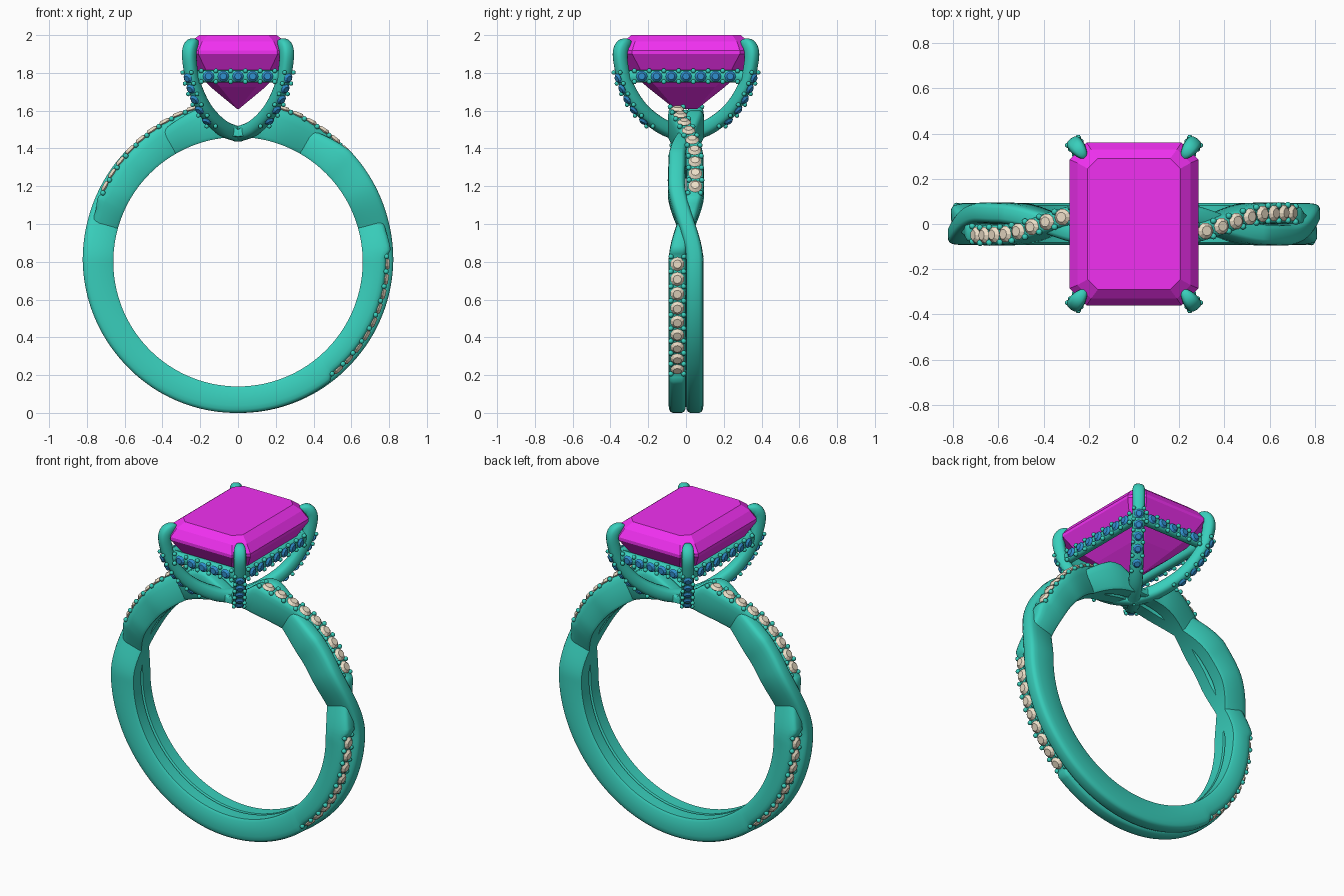
import bpy, bmesh, math
from mathutils import Vector, Matrix

if "Cube" in bpy.data.objects:
    bpy.data.objects.remove(bpy.data.objects["Cube"])

def material(name, rgb):
    m = bpy.data.materials.new(name)
    m.diffuse_color = (*rgb, 1)
    m.use_nodes = True
    m.node_tree.nodes["Principled BSDF"].inputs["Base Color"].default_value = m.diffuse_color
    return m

METAL = material("green_metal", (0.04, 0.62, 0.50))
PINK = material("magenta_stone", (0.88, 0.03, 0.88))
BLUE = material("blue_stone", (0.03, 0.28, 0.62))
BEIGE = material("beige_stone", (0.85, 0.74, 0.58))

def finish(bm, name, mat, smooth=None):
    bmesh.ops.recalc_face_normals(bm, faces=bm.faces)
    me = bpy.data.meshes.new(name)
    bm.to_mesh(me)
    bm.free()
    me.materials.append(mat)
    ob = bpy.data.objects.new(name, me)
    bpy.context.collection.objects.link(ob)
    if smooth:
        bpy.ops.object.select_all(action='DESELECT')
        ob.select_set(True)
        bpy.context.view_layer.objects.active = ob
        bpy.ops.object.shade_smooth_by_angle(angle=math.radians(smooth))
    return ob

def loft(bm, rings, closed=False):
    vs = [[bm.verts.new(p) for p in ring] for ring in rings]
    n = len(vs[0])
    for i in range(len(vs) if closed else len(vs) - 1):
        a, b = vs[i], vs[(i + 1) % len(vs)]
        for j in range(n):
            bm.faces.new((a[j], a[(j + 1) % n], b[(j + 1) % n], b[j]))
    if not closed:
        bm.faces.new(vs[0])
        bm.faces.new(vs[-1])

def lerp_table(tab, t, ease=False):
    for (a, va), (b, vb) in zip(tab, tab[1:]):
        if t <= b:
            k = max(0, (t - a) / (b - a))
            if ease:
                k = k * k * (3 - 2 * k)
            return va + (vb - va) * k
    return tab[-1][1]

# Shank: two twisting strands, described by elevation angle around the finger hole
CZ, INNER = 0.80, 0.66
SWAY = [(-90, -.046), (0, -.046), (32, .05), (43, .047), (78, -.05), (90, -.05)]
R_PAVE = [(-90, .80), (-52, .80), (-50, .772), (2, .785), (4, .812), (12, .80), (20, .80),
          (25, .82), (27, .80), (74, .84), (77, .845), (83, .76), (90, .70)]
R_PLAIN = [(-90, .80), (-40, .808), (0, .822), (15, .825), (45, .835), (60, .80),
           (74, .835), (78, .82), (84, .76), (90, .70)]
SECTION = [(-.8, 0), (.8, 0), (1, .1), (1, .72), (.93, .87), (.78, .96), (.5, 1),
           (-.5, 1), (-.78, .96), (-.93, .87), (-1, .72), (-1, .1)]

def strand_ring(phi, side):
    outer = lerp_table(R_PAVE if side > 0 else R_PLAIN, phi)
    y = lerp_table(SWAY, phi, True)
    a = math.radians(phi)
    ring = []
    for u, v in SECTION:
        r = INNER + v * (outer - INNER)
        ring.append(Vector((side * r * math.cos(a), y + u * .046, CZ + r * math.sin(a))))
    return ring

HALF_TURN = Matrix.Rotation(math.pi, 4, 'Z')
N = 120
phis = [-90 + 180 * i / N for i in range(N + 1)]
for k, name in enumerate(("shank_strand_a", "shank_strand_b")):
    bm = bmesh.new()
    loft(bm, [strand_ring(p, 1) for p in phis] + [strand_ring(p, -1) for p in phis[-2:0:-1]], True)
    if k:
        bm.transform(HALF_TURN)
    finish(bm, name, METAL, 40)

# Small round stones and the beads that hold them
def add_gem(bm, p, normal, tangent, r):
    n = normal.normalized()
    t = (tangent - n * tangent.dot(n)).normalized()
    s = n.cross(t)
    rings = [[p + n * h + (t * math.cos(a) + s * math.sin(a)) * r * k
              for a in (math.tau * i / 10 for i in range(10))]
             for k, h in ((.15, -r * .7), (1, 0), (.6, r * .4))]
    loft(bm, rings)

def add_bead(bm, p, r):
    bmesh.ops.create_icosphere(bm, subdivisions=2, radius=r, matrix=Matrix.Translation(p))

def pave_row(gems, beads, frames, r, half, bead_r):
    """frames: (point, normal, side, tangent), stones on whole steps, beads on half steps"""
    for i, (p, n, s, t) in enumerate(frames):
        if i % 2:
            add_gem(gems, p + n * .004, n, t, r)
        else:
            for k in (-1, 1):
                add_bead(beads, p + s * half * k + n * .002, bead_r)

def shank_frame(phi):
    a = math.radians(phi)
    n = Vector((math.cos(a), 0, math.sin(a)))
    t = Vector((-math.sin(a), 0, math.cos(a)))
    p = n * lerp_table(R_PAVE, phi)
    p += Vector((0, lerp_table(SWAY, phi, True), CZ))
    return p, n, Vector((0, 1, 0)), t

gems, beads = bmesh.new(), bmesh.new()
for lo, hi, count in ((-50, 2, 9), (27, 76, 9)):
    frames = [shank_frame(lo + (hi - lo) * i / (2 * count)) for i in range(2 * count + 1)]
    pave_row(gems, beads, frames, .037, .034, .014)
for bm in (gems, beads):
    both = bmesh.ops.duplicate(bm, geom=bm.verts[:] + bm.edges[:] + bm.faces[:])["geom"]
    bmesh.ops.transform(bm, matrix=HALF_TURN,
                        verts=[v for v in both if isinstance(v, bmesh.types.BMVert)])
finish(gems, "shank_stones", BEIGE)
finish(beads, "shank_beads", METAL, 60)

# Prongs: path as (fraction towards the corner, height, radius)
PRONG = [(0, 1.475, .04), (.3, 1.505, .04), (.58, 1.57, .038), (.78, 1.65, .036), (.94, 1.76, .034),
         (1, 1.85, .035), (1.01, 1.91, .036), (.97, 1.945, .034), (.9, 1.957, .025), (.84, 1.957, .008)]
CORNER = Vector((.255, .345, 0))

def catmull(pts, steps):
    pts = [Vector(p) for p in pts]
    ext = [2 * pts[0] - pts[1]] + pts + [2 * pts[-1] - pts[-2]]
    out = []
    for a, b, c, d in zip(ext, ext[1:], ext[2:], ext[3:]):
        for i in range(steps):
            t = i / steps
            out.append(.5 * (2 * b + (c - a) * t + (2 * a - 5 * b + 4 * c - d) * t * t
                             + (3 * b - a - 3 * c + d) * t ** 3))
    return out + [pts[-1]]

def prong_frames(sx, sy):
    c = Vector((CORNER.x * sx, CORNER.y * sy, 0))
    side = Vector((0, 0, 1)).cross(c).normalized()
    path = catmull(PRONG, 5)
    pos = [c * q.x + Vector((0, 0, q.y)) for q in path]
    res = []
    for i, q in enumerate(path):
        t = (pos[min(i + 1, len(pos) - 1)] - pos[max(i - 1, 0)]).normalized()
        res.append((pos[i], side.cross(t).normalized(), side, t, q.z))
    return res

def soft_square(a):
    f = lambda v: math.copysign(abs(v) ** .75, v)
    return f(math.cos(a)), f(math.sin(a))

CORNERS = [(1, 1), (-1, 1), (-1, -1), (1, -1)]
gems, beads, prongs = bmesh.new(), bmesh.new(), bmesh.new()
for sx, sy in CORNERS:
    fr = prong_frames(sx, sy)
    loft(prongs, [[p + n * r * u + s * r * v for u, v in
                   (soft_square(math.tau * j / 16) for j in range(16))] for p, n, s, t, r in fr])
    row = []
    for i in range(11):
        z = 1.55 + .026 * i
        p, n, s, t, r = min(fr[:30], key=lambda f: abs(f[0].z - z))
        p = p + t * ((z - p.z) / t.z)
        if n.dot(Vector((sx, sy, 0))) < 0:
            n = -n
        row.append((p + n * r * .95, n, s, t))
    pave_row(gems, beads, row, .027, .029, .012)
finish(prongs, "prongs", METAL, 50)

# Gallery rail below the stone, joining the prongs
rail = bmesh.new()
RX, RY, RZ = .235, .315, 1.782
for axis, off, half, count in ((0, RY, .235, 5), (1, RX, .315, 7)):
    for sgn in (-1, 1):
        along = Vector((1, 0, 0)) if axis == 0 else Vector((0, 1, 0))
        out = (Vector((0, 1, 0)) if axis == 0 else Vector((1, 0, 0))) * sgn
        up = Vector((0, 0, 1))
        mid = out * off + up * RZ
        loft(rail, [[mid + along * e + out * .026 * u + up * .033 * v for u, v in
                     (soft_square(math.tau * j / 12) for j in range(12))] for e in (-half, half)])
        step = .078
        row = [(mid + out * .026 + along * step * (i / 2 - count / 2), out, up, along)
               for i in range(2 * count + 1)]
        pave_row(gems, beads, row, .030, .029, .013)
finish(rail, "gallery_rail", METAL, 50)
finish(gems, "gallery_stones", BLUE)
finish(beads, "gallery_beads", METAL, 60)

# Centre stone: step-cut rectangle with cut corners
def cut_rect(x, y, c, z):
    pts = []
    for sx, sy in CORNERS:
        pair = [(sx * x, sy * (y - c)), (sx * (x - c), sy * y)]
        pts += pair if sx * sy > 0 else pair[::-1]
    return [Vector((px, py, z)) for px, py in pts]

bm = bmesh.new()
loft(bm, [cut_rect(.006, .06, .004, 1.61), cut_rect(.145, .205, .05, 1.725),
          cut_rect(.235, .305, .065, 1.815), cut_rect(.285, .36, .075, 1.9),
          cut_rect(.285, .36, .075, 1.918), cut_rect(.25, .33, .06, 1.965),
          cut_rect(.205, .29, .045, 2.0)])
finish(bm, "centre_stone", PINK)
